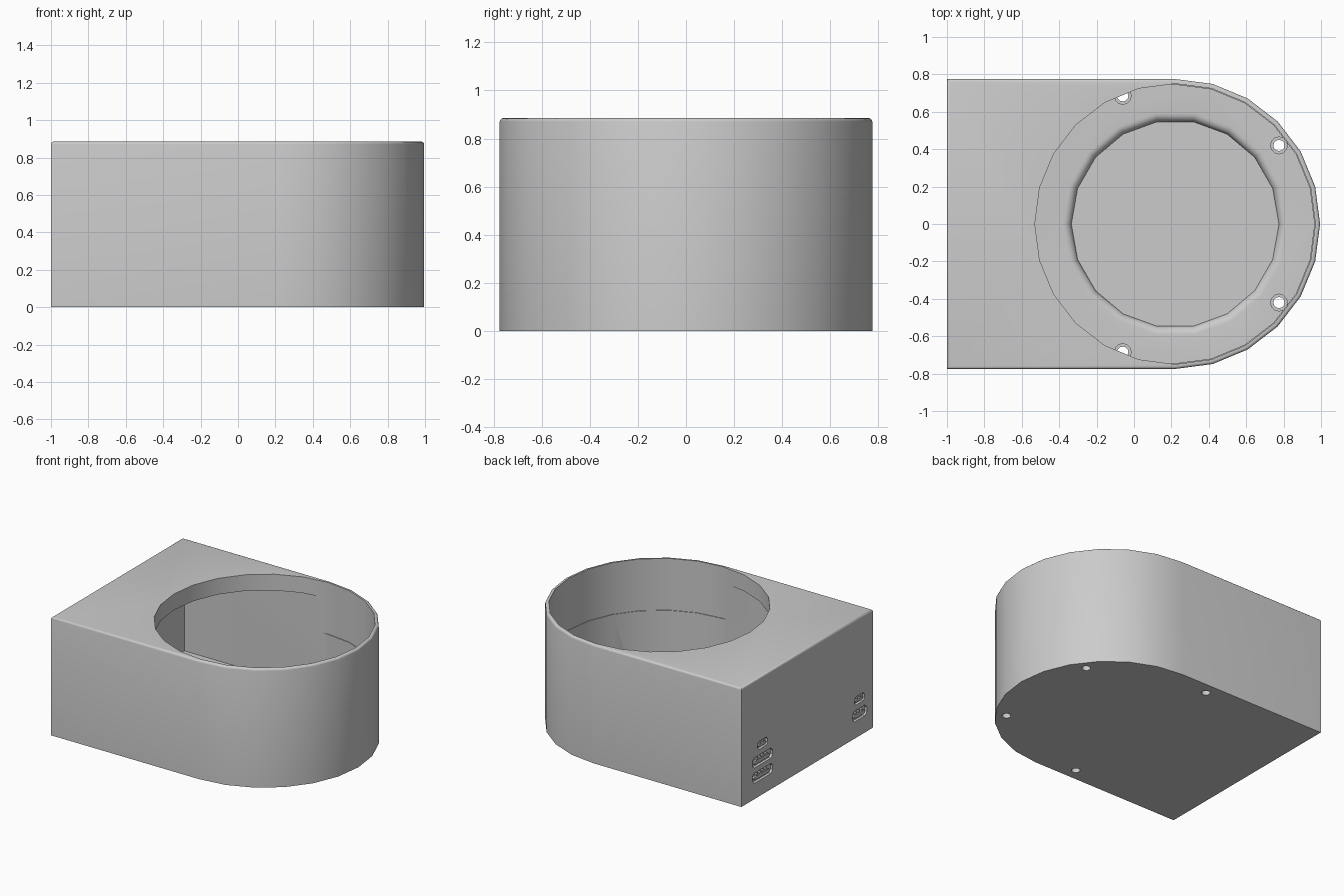
import bpy, bmesh, math

if "Cube" in bpy.data.objects:
    bpy.data.objects.remove(bpy.data.objects["Cube"])

CX, H = 0.22, 0.885          # centre of the round end, total height
grey = bpy.data.materials.new("matte_grey")
grey.diffuse_color = (0.6, 0.6, 0.6, 1)
grey.use_nodes = True
grey.node_tree.nodes["Principled BSDF"].inputs["Base Color"].default_value = grey.diffuse_color


def finish(name, bm):
    bmesh.ops.recalc_face_normals(bm, faces=bm.faces[:])
    me = bpy.data.meshes.new(name)
    bm.to_mesh(me)
    bm.free()
    me.materials.append(grey)
    ob = bpy.data.objects.new(name, me)
    bpy.context.collection.objects.link(ob)
    return ob


def prism(name, outline, z0, z1, top_bevel=0):
    bm = bmesh.new()
    base = bm.faces.new([bm.verts.new((x, y, z0)) for x, y in outline])
    ext = bmesh.ops.extrude_face_region(bm, geom=[base])["geom"]
    for v in ext:
        if isinstance(v, bmesh.types.BMVert):
            v.co.z = z1
    if top_bevel:
        edges = [e for e in bm.edges if all(v.co.z == e.verts[0].co.z > z0 for v in e.verts)]
        bmesh.ops.bevel(bm, geom=edges, offset=top_bevel, segments=3,
                        profile=0.5, affect='EDGES')
    return finish(name, bm)


def d_shape(left, r):
    # square on the left, half circle on the right
    arc = [(CX + r * math.cos(math.radians(a)), r * math.sin(math.radians(a)))
           for a in range(-90, 91, 15)]
    return [(left, -r)] + arc + [(left, r)]


def circle(x, y, r, n):
    return [(x + r * math.cos(2 * math.pi * i / n), y + r * math.sin(2 * math.pi * i / n))
            for i in range(n)]


def lathe(name, profile, n):
    bm = bmesh.new()
    rings = [[bm.verts.new((x, y, z)) for x, y in circle(CX, 0, r, n)] for r, z in profile]
    for a, b in zip(rings, rings[1:]):
        for i in range(n):
            j = (i + 1) % n
            bm.faces.new((a[i], a[j], b[j], b[i]))
    bm.faces.new(rings[0])
    bm.faces.new(rings[-1])
    return finish(name, bm)


def cut(target, cutter):
    m = target.modifiers.new("cut", 'BOOLEAN')
    m.operation, m.object, m.solver = 'DIFFERENCE', cutter, 'EXACT'
    bpy.context.view_layer.objects.active = target
    bpy.ops.object.modifier_apply(modifier=m.name)
    bpy.data.objects.remove(cutter)


def socket(name, y, z, w, h, x0, x1):
    # rounded slot profile in the yz plane, extruded along x
    c = h * 0.28
    pts = [(-w/2 + c, -h/2), (w/2 - c, -h/2), (w/2, -h/2 + c), (w/2, h/2 - c),
           (w/2 - c, h/2), (-w/2 + c, h/2), (-w/2, h/2 - c), (-w/2, -h/2 + c)]
    bm = bmesh.new()
    a = [bm.verts.new((x0, y + p, z + q)) for p, q in pts]
    b = [bm.verts.new((x1, y + p, z + q)) for p, q in pts]
    bm.faces.new(a)
    bm.faces.new(b)
    for i in range(8):
        j = (i + 1) % 8
        bm.faces.new((a[i], a[j], b[j], b[i]))
    return finish(name, bm)


# Hollow housing with a round opening in its top plate
housing = prism("housing", d_shape(-1, 0.775), 0, H, 0.015)
cut(housing, prism("cavity_cutter", d_shape(-0.965, 0.745), 0.06, 0.765))
cut(housing, prism("opening_cutter", circle(CX, 0, 0.75, 24), 0.5, 1.0))

# Round recess in the floor with a rolled edge
roll = [(0.6 - 0.045 * math.cos(t * math.pi / 12), 0.015 + 0.045 * math.sin(t * math.pi / 12))
        for t in range(7)]
cut(housing, lathe("recess_cutter", roll + [(0.6, 0.2)], 18))

# Countersunk screw holes through the floor
for x, y in ((0.775, 0.42), (-0.06, 0.685)):
    for s in (-1, 1):
        cut(housing, prism("screw_cutter", circle(x, s * y, 0.03, 12), -0.1, 0.2))
        cut(housing, prism("counterbore_cutter", circle(x, s * y, 0.045, 12), 0.045, 0.2))

# Connector sockets on the left end: (y, z, width, height, contacts)
ports = [(0.525, 0.38, 0.12, 0.06, 2), (0.525, 0.27, 0.24, 0.075, 4),
         (0.525, 0.155, 0.24, 0.075, 4), (-0.62, 0.275, 0.12, 0.06, 2),
         (-0.62, 0.165, 0.17, 0.08, 3)]
for y, z, w, h, n in ports:
    cut(housing, socket("socket_cutter", y, z, w, h, -1.1, -0.98))
    socket("socket_tongue", y, z - h * 0.1, w * 0.75, h * 0.3, -0.997, -0.978)
    for i in range(n):
        py = y + w * 0.6 * ((i + 0.5) / n - 0.5)
        socket("socket_contact", py, z + h * 0.15, w * 0.08, h * 0.3, -0.995, -0.978)

# Smooth the curved walls, keep corners sharp
bpy.ops.object.select_all(action='DESELECT')
housing.select_set(True)
bpy.context.view_layer.objects.active = housing
bpy.ops.object.shade_smooth_by_angle(angle=math.radians(32))
